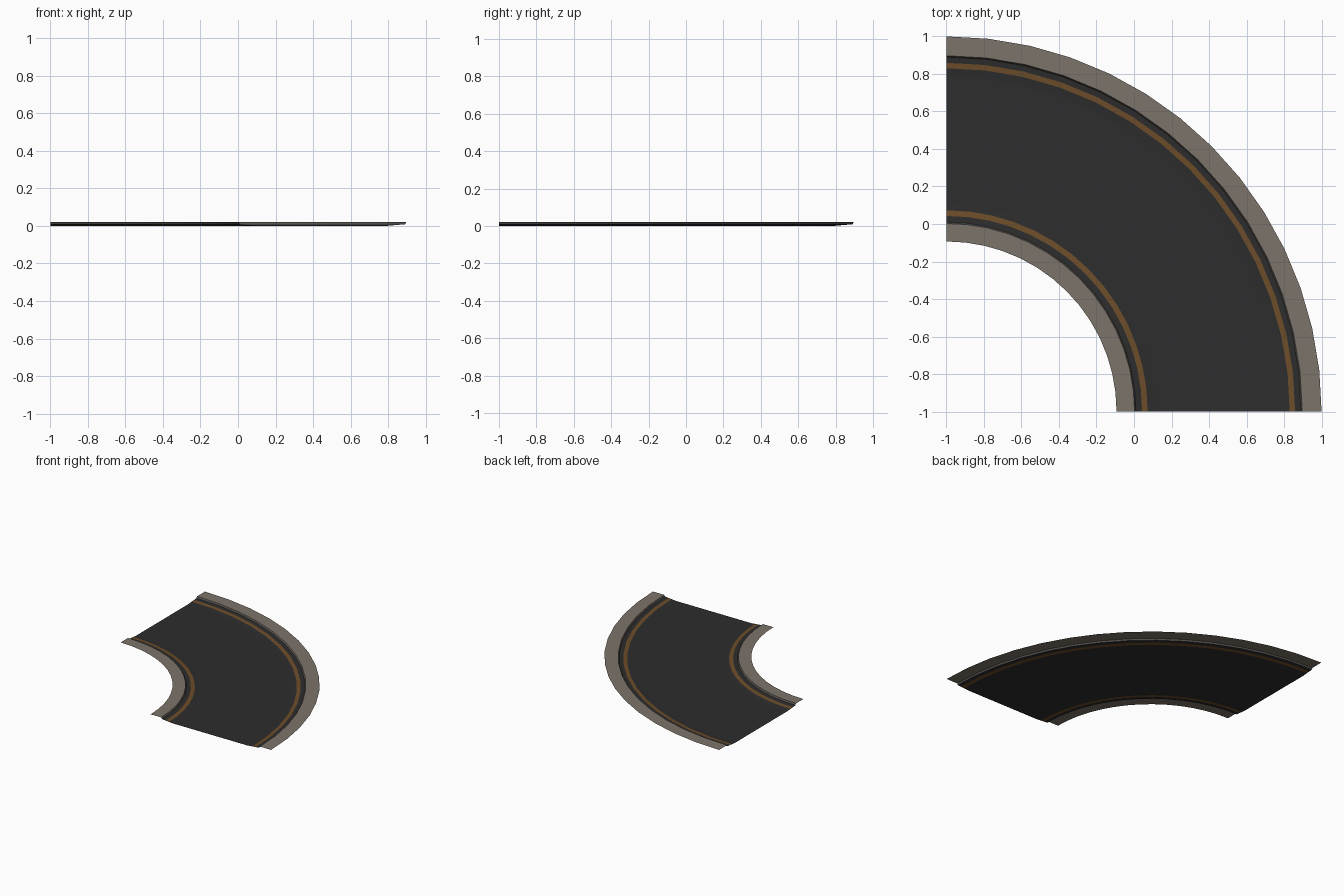
import bpy, bmesh, math

if "Cube" in bpy.data.objects:
    bpy.data.objects.remove(bpy.data.objects["Cube"])

SEGMENTS = 14
CENTRE = (-1.0, -1.0)


def material(name, colour):
    m = bpy.data.materials.new(name)
    m.diffuse_color = (*colour, 1.0)
    m.use_nodes = True
    m.node_tree.nodes["Principled BSDF"].inputs["Base Color"].default_value = m.diffuse_color
    return m


asphalt = material("dark asphalt", (0.026, 0.026, 0.026))
paving = material("warm grey paving", (0.20, 0.172, 0.142))
kerb_grey = material("kerb grey", (0.10, 0.092, 0.082))
amber = material("amber line paint", (0.155, 0.075, 0.023))


def sweep(name, profile, mat):
    """Sweep a (radius, height) profile through a quarter turn as a thin sheet."""
    bm = bmesh.new()
    rings = []
    for i in range(SEGMENTS + 1):
        a = math.pi / 2 * i / SEGMENTS
        rings.append([bm.verts.new((CENTRE[0] + r * math.cos(a),
                                    CENTRE[1] + r * math.sin(a), z))
                      for r, z in profile])
    for p, q in zip(rings, rings[1:]):
        for j in range(len(profile) - 1):
            bm.faces.new((p[j], p[j + 1], q[j + 1], q[j]))
    mesh = bpy.data.meshes.new(name)
    bm.to_mesh(mesh)
    bm.free()
    mesh.materials.append(mat)
    obj = bpy.data.objects.new(name, mesh)
    bpy.context.collection.objects.link(obj)
    return obj


TOP, GUTTER = 0.021, 0.009
IN_KERB, IN_FLAT, OUT_FLAT, OUT_KERB = 1.01, 1.11, 1.785, 1.89


def road_height(r):
    """Flat carriageway that rises gently to the gutter at each edge."""
    if r < IN_FLAT:
        return GUTTER * (IN_FLAT - r) / (IN_FLAT - IN_KERB)
    if r > OUT_FLAT:
        return GUTTER * (r - OUT_FLAT) / (OUT_KERB - OUT_FLAT)
    return 0.0


def road_strip(name, radii, mat):
    return sweep(name, [(r, road_height(r)) for r in radii], mat)


# carriageway, with painted lines inset flush between its strips
road_strip("carriageway", (1.073, IN_FLAT, OUT_FLAT, 1.83), asphalt)
road_strip("inner_line", (1.043, 1.073), amber)
road_strip("outer_line", (1.83, 1.859), amber)
road_strip("inner_gutter", (IN_KERB, 1.043), asphalt)
road_strip("outer_gutter", (1.859, OUT_KERB), asphalt)

# kerbs stepping up to the pavements
sweep("inner_kerb", [(1.003, TOP), (IN_KERB, GUTTER)], kerb_grey)
sweep("outer_kerb", [(OUT_KERB, GUTTER), (1.897, TOP)], kerb_grey)

# pavements
sweep("inner_pavement", [(0.907, TOP), (1.003, TOP)], paving)
sweep("outer_pavement", [(1.897, TOP), (2.0, TOP)], paving)
